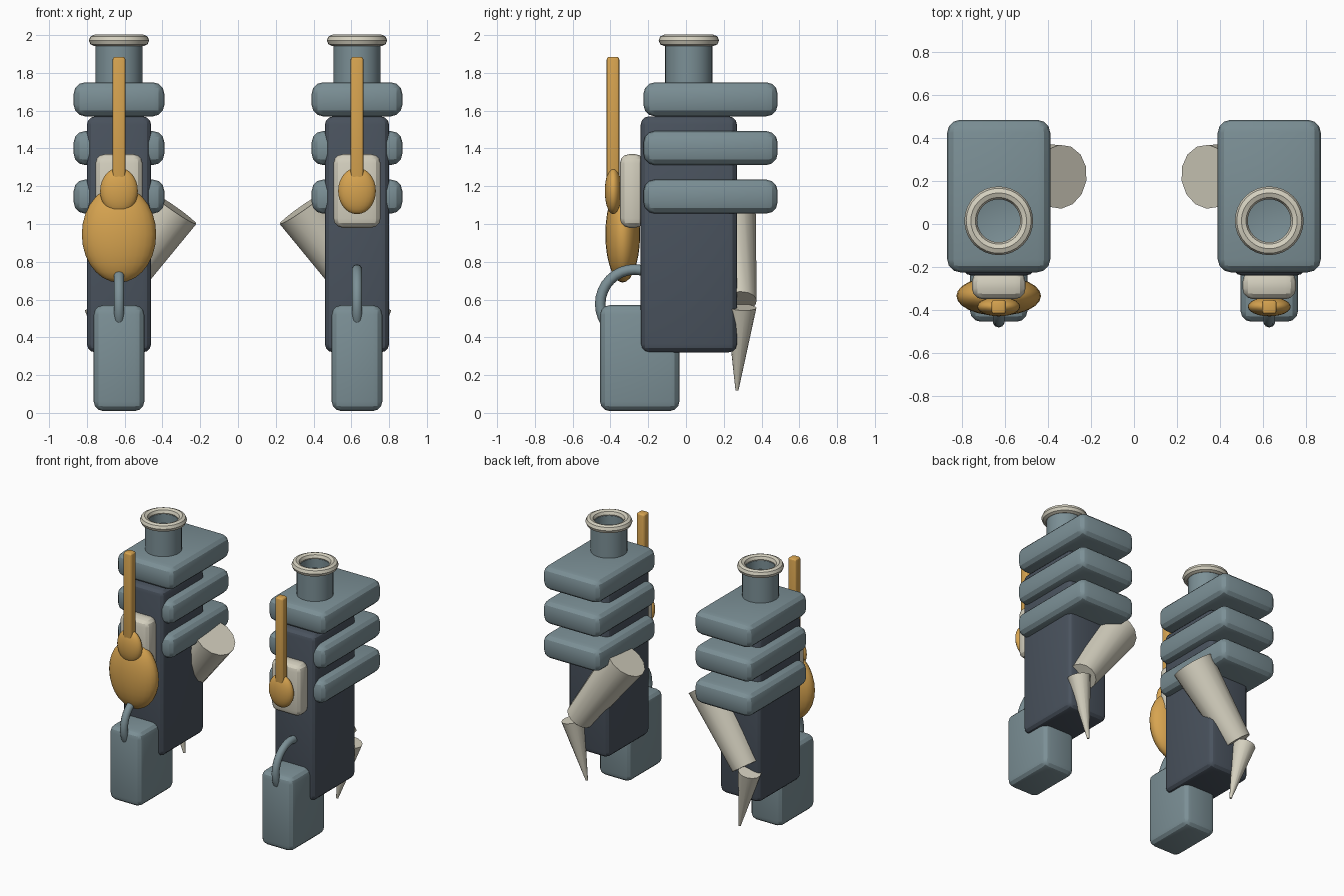
import bpy, bmesh, math
from mathutils import Vector, Matrix

if "Cube" in bpy.data.objects:
    bpy.data.objects.remove(bpy.data.objects["Cube"])


def material(name, rgb):
    m = bpy.data.materials.new(name)
    m.diffuse_color = (*rgb, 1)
    m.use_nodes = True
    m.node_tree.nodes["Principled BSDF"].inputs["Base Color"].default_value = m.diffuse_color
    return m


SLATE = material("dark slate", (0.068, 0.086, 0.112))
STEEL = material("blue grey", (0.200, 0.278, 0.305))
CREAM = material("cream", (0.66, 0.63, 0.52))
GOLD = material("ochre gold", (0.68, 0.37, 0.08))


def finish(name, bm, mat, angle=40):
    bmesh.ops.recalc_face_normals(bm, faces=bm.faces)
    me = bpy.data.meshes.new(name)
    bm.to_mesh(me)
    bm.free()
    me.materials.append(mat)
    ob = bpy.data.objects.new(name, me)
    bpy.context.collection.objects.link(ob)
    bpy.ops.object.select_all(action='DESELECT')
    ob.select_set(True)
    bpy.context.view_layer.objects.active = ob
    bpy.ops.object.shade_smooth_by_angle(angle=math.radians(angle))
    return ob


def block(name, x, w, y0, y1, z0, z1, bevel, mat):
    """Rounded box centred on x with the given y and z ranges."""
    bm = bmesh.new()
    bmesh.ops.create_cube(bm, size=1)
    bmesh.ops.scale(bm, vec=(w, y1 - y0, z1 - z0), verts=bm.verts)
    bmesh.ops.translate(bm, vec=(x, (y0 + y1) / 2, (z0 + z1) / 2), verts=bm.verts)
    bmesh.ops.bevel(bm, geom=bm.edges[:], offset=bevel, segments=3, profile=0.5,
                    affect='EDGES', clamp_overlap=True)
    return finish(name, bm, mat, 25)


def ellipsoid(name, centre, radii, mat):
    bm = bmesh.new()
    bmesh.ops.create_uvsphere(bm, u_segments=24, v_segments=14, radius=1)
    bmesh.ops.scale(bm, vec=radii, verts=bm.verts)
    bmesh.ops.translate(bm, vec=centre, verts=bm.verts)
    return finish(name, bm, mat)


def limb(name, a, b, ra, rb, mat):
    """Tapered round limb from a to b."""
    a, b = Vector(a), Vector(b)
    bm = bmesh.new()
    rot = (b - a).to_track_quat('Z', 'Y').to_matrix().to_4x4()
    bmesh.ops.create_cone(bm, cap_ends=True, segments=14, radius1=ra, radius2=rb,
                          depth=(b - a).length,
                          matrix=Matrix.Translation((a + b) / 2) @ rot)
    return finish(name, bm, mat)


def lathe(name, profile, centre, mat, closed=False, axis='Z', steps=32):
    """Spin (radius, height) points about an axis through centre."""
    bm = bmesh.new()
    vs = [bm.verts.new((r, 0, h)) for r, h in profile]
    es = [bm.edges.new(p) for p in zip(vs, vs[1:])]
    if closed:
        es.append(bm.edges.new((vs[-1], vs[0])))
    bmesh.ops.spin(bm, geom=vs + es, cent=(0, 0, 0), axis=(0, 0, 1),
                   angle=math.tau, steps=steps)
    bmesh.ops.remove_doubles(bm, verts=bm.verts, dist=1e-4)
    if axis == 'X':
        bmesh.ops.rotate(bm, verts=bm.verts, matrix=Matrix.Rotation(math.pi / 2, 3, 'Y'))
    bmesh.ops.translate(bm, vec=centre, verts=bm.verts)
    return finish(name, bm, mat)


def ring(major, minor, sides):
    return [(major + minor * math.cos(math.tau * i / sides),
             minor * math.sin(math.tau * i / sides)) for i in range(sides)]


for side, s in (("left", -1), ("right", 1)):
    x = 0.63 * s
    # Tall body with three overhanging slabs
    block(side + "_body", x, 0.34, -0.24, 0.27, 0.32, 1.57, 0.045, SLATE)
    for i, z in enumerate((1.055, 1.312, 1.57)):
        block(f"{side}_slab_{i + 1}", x, 0.48, -0.225, 0.485, z, z + 0.18, 0.06, STEEL)

    # Open neck with a rim
    lathe(side + "_neck", [(0, 1.7), (0.125, 1.7), (0.125, 1.965), (0.1, 1.965),
                           (0.1, 1.9), (0, 1.88)], (x, 0.015, 0), STEEL)
    lathe(side + "_neck_rim", ring(0.13, 0.03, 8), (x, 0.015, 1.972), CREAM, True)

    # Front plate with gold bulb and upright stem
    block(side + "_front_plate", x, 0.25, -0.35, -0.22, 0.98, 1.37, 0.05, CREAM)
    ellipsoid(side + "_bulb", (x, -0.385, 1.175), (0.1, 0.045, 0.123), GOLD)
    block(side + "_stem", x, 0.068, -0.42, -0.353, 1.17, 1.885, 0.016, GOLD)

    # Hanging case and its ring handle
    block(side + "_case", x, 0.268, -0.455, -0.035, 0.01, 0.57, 0.05, STEEL)
    lathe(side + "_case_handle", ring(0.182, 0.028, 10), (x, -0.272, 0.577),
          STEEL, True, 'X')

    # Bent arm on the back
    limb(side + "_upper_arm", (0.343 * s, 0.22, 1.085), (0.69 * s, 0.275, 0.585),
         0.15, 0.1, CREAM)
    limb(side + "_forearm", (0.735 * s, 0.293, 0.56), (0.635 * s, 0.27, 0.12),
         0.08, 0.008, CREAM)

# Large gold belly on the left column only
ellipsoid("left_belly", (-0.63, -0.335, 0.945), (0.197, 0.092, 0.255), GOLD)
